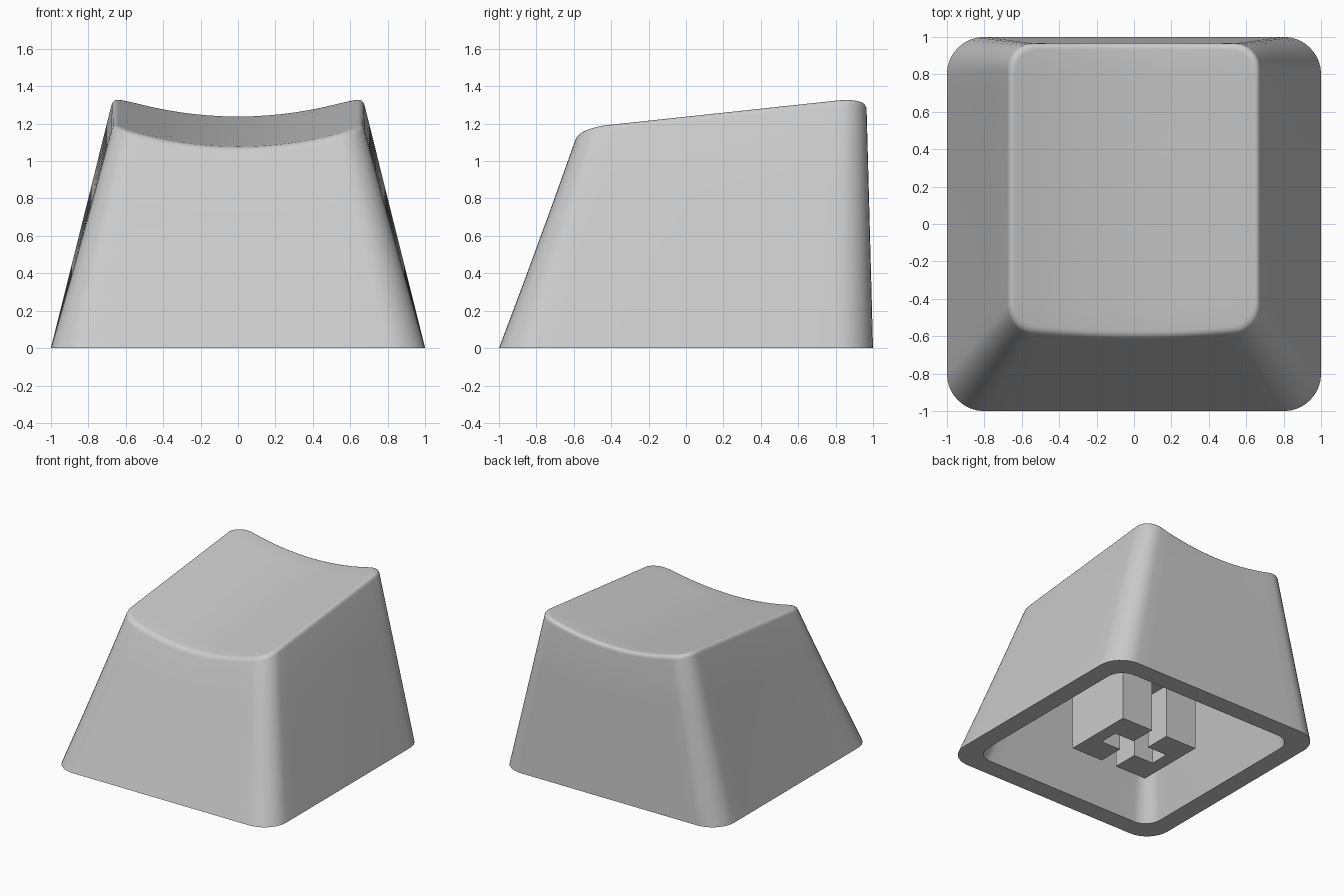
import bpy, bmesh
from math import sin, cos, pi

if "Cube" in bpy.data.objects:
    bpy.data.objects.remove(bpy.data.objects["Cube"])

# Outline samples: (ux, uy) position on the corner-centre rectangle, (nx, ny) outward normal
SAMPLES = []
CORNERS = [(1, -1), (1, 1), (-1, 1), (-1, -1)]
ARC, EDGE = 8, 14
for k, (cx, cy) in enumerate(CORNERS):
    start = -pi / 2 + k * pi / 2
    for j in range(ARC + 1):
        a = start + j / ARC * pi / 2
        SAMPLES.append((cx, cy, cos(a), sin(a)))
    nx, ny = CORNERS[(k + 1) % 4]
    a = start + pi / 2
    for j in range(1, EDGE):
        t = j / EDGE
        SAMPLES.append((cx + (nx - cx) * t, cy + (ny - cy) * t, cos(a), sin(a)))


def dish(x, y, drop=0.0):
    """Height of the sloped, cylindrically scooped top."""
    return 1.138 + 0.107 * y + 0.1 * (x / 0.645) ** 2 - drop


def wall(s, t, inset=0.0):
    """Point at fraction t between the flat base and the smaller tilted top outline."""
    ux, uy, nx, ny = s
    hx = 1 - 0.33 * t - inset
    front, back = -1 + 0.43 * t + inset, 1 - 0.036 * t - inset
    r = max(0.2 - 0.06 * t - 0.4 * inset, 0.04)
    mid, hy = (front + back) / 2, (back - front) / 2
    x, y = ux * (hx - r) + nx * r, mid + uy * (hy - r) + ny * r
    return (x, y, t * (1.235 + 0.107 * y))


def on_dish(s, inset=0.0, drop=0.0):
    """Fraction and point where the wall meets the scooped surface."""
    t = 1.0
    for _ in range(15):
        x, y, z = wall(s, t, inset)
        t *= dish(x, y, drop) / z
    x, y, z = wall(s, t, inset)
    return t, (x, y, dish(x, y, drop))


def mix(a, b, t):
    return tuple(p + (q - p) * t for p, q in zip(a, b))


CY = 0.18


def scoop_rings(outline, drop):
    """Concentric rings filling a scooped surface toward its centre."""
    out = []
    for k in (0.85, 0.7, 0.55, 0.4, 0.25, 0.1):
        pts = [(x * k, CY + (y - CY) * k) for x, y, _ in outline]
        out.append([(x, y, dish(x, y, drop)) for x, y in pts])
    return out


# Cap shell: one continuous loft from scooped ceiling, around the rim, to the dish
WALL, FILLET, TOP = 0.155, 0.035, 0.11
ceiling = [on_dish(s, WALL, TOP) for s in SAMPLES]
ceil_pts = [p for _, p in ceiling]
rings = scoop_rings(ceil_pts, TOP)[::-1] + [ceil_pts]
for f in (0.5, 0):
    rings.append([wall(s, c[0] * f, WALL) for s, c in zip(SAMPLES, ceiling)])
edge = [on_dish(s) for s in SAMPLES]
low_t = [t - FILLET / 1.25 for t, _ in edge]
low = [wall(s, t) for s, t in zip(SAMPLES, low_t)]
inner = [on_dish(s, FILLET)[1] for s in SAMPLES]
for f in (0, 0.35, 0.7):
    rings.append([wall(s, t * f) for s, t in zip(SAMPLES, low_t)])
for j in range(6):
    t = j / 5
    rings.append([mix(mix(l, e[1], t), mix(e[1], i, t), t)
                  for l, e, i in zip(low, edge, inner)])
rings += scoop_rings(inner, 0)

bm = bmesh.new()
vrings = [[bm.verts.new(p) for p in ring] for ring in rings]
n = len(SAMPLES)
for a, b in zip(vrings, vrings[1:]):
    for i in range(n):
        j = (i + 1) % n
        bm.faces.new((a[i], a[j], b[j], b[i]))
for ring, drop in ((vrings[0], TOP), (vrings[-1], 0)):
    hub = bm.verts.new((0, CY, dish(0, CY, drop)))
    for i in range(n):
        bm.faces.new((ring[i], ring[(i + 1) % n], hub))


def finish(bm, name):
    bmesh.ops.recalc_face_normals(bm, faces=bm.faces)
    me = bpy.data.meshes.new(name)
    bm.to_mesh(me)
    bm.free()
    ob = bpy.data.objects.new(name, me)
    bpy.context.collection.objects.link(ob)
    return ob


cap = finish(bm, "cap_shell")
bpy.context.view_layer.objects.active = cap
cap.select_set(True)
bpy.ops.object.shade_smooth_by_angle(angle=0.7)


def prism(bm, outline, z0, z1):
    face = bm.faces.new([bm.verts.new((x, y, z0)) for x, y in outline])
    out = bmesh.ops.extrude_face_region(bm, geom=[face], use_keep_orig=True)
    for v in out["geom"]:
        if isinstance(v, bmesh.types.BMVert):
            v.co.z = z1(v.co.x, v.co.y) if callable(z1) else z1


# Stem: two facing C-shaped jaws leave a cross slot, with a solid block up to the ceiling
SX, SY, SLOT, ARM, DEPTH = 0.355, 0.295, 0.07, 0.25, 0.44
jaw = [(SLOT, -SY), (SX, -SY), (SX, SY), (SLOT, SY),
       (SLOT, 0.08), (ARM, 0.08), (ARM, -0.08), (SLOT, -0.08)]
bm = bmesh.new()
for side in (1, -1):
    prism(bm, [(x * side, y) for x, y in jaw], 0, DEPTH)
finish(bm, "stem_jaws")
bm = bmesh.new()
prism(bm, [(-SX, -SY), (SX, -SY), (SX, SY), (-SX, SY)], DEPTH,
      lambda x, y: dish(x, y, TOP - 0.01))
finish(bm, "stem_block")
